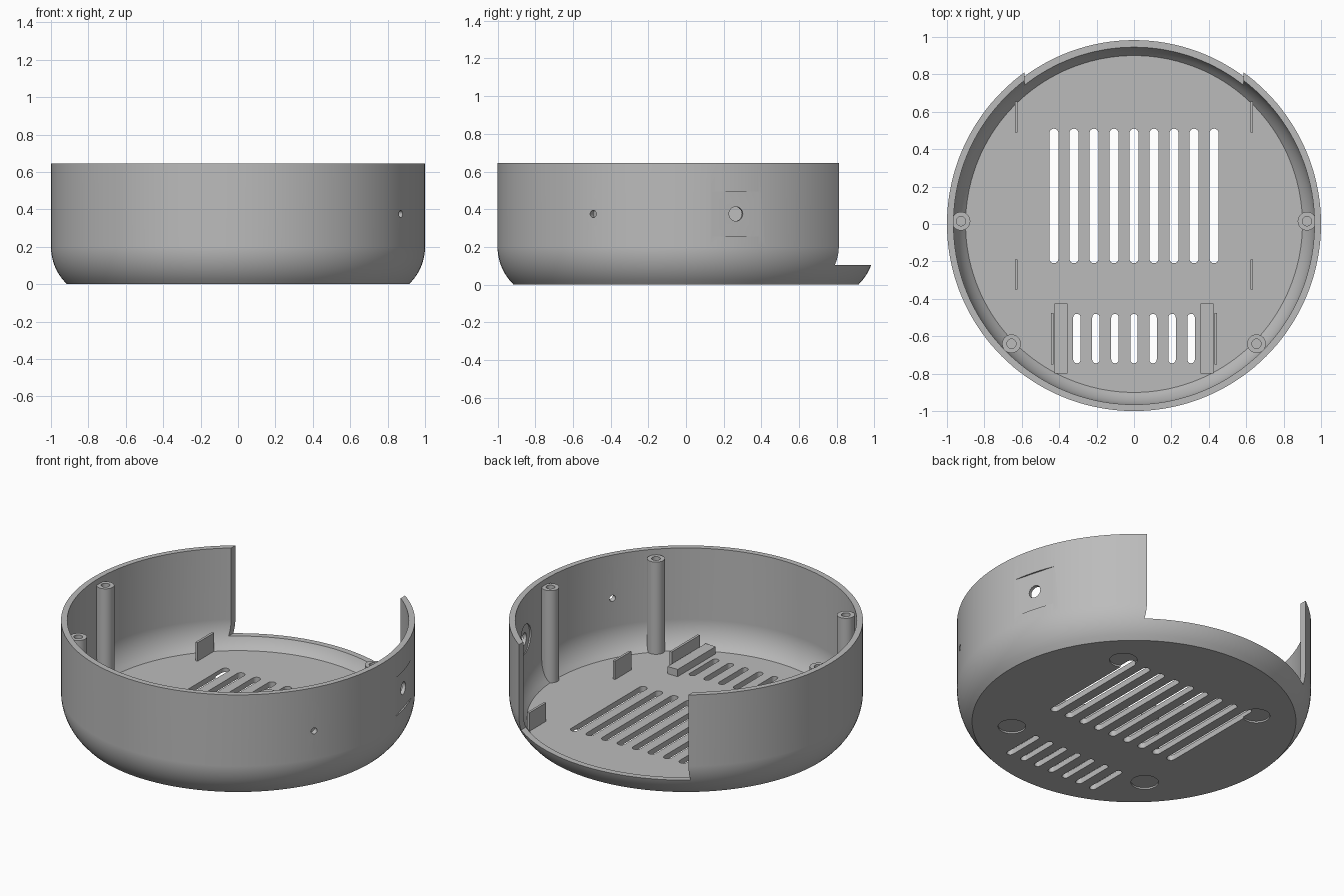
import bpy, bmesh
from math import cos, sin, pi, sqrt, radians, atan2
from mathutils import Matrix, Vector

if "Cube" in bpy.data.objects:
    bpy.data.objects.remove(bpy.data.objects["Cube"])

grey = bpy.data.materials.new("plain_grey")
grey.use_nodes = True
grey.diffuse_color = (0.5, 0.5, 0.5, 1)
grey.node_tree.nodes["Principled BSDF"].inputs["Base Color"].default_value = (0.5, 0.5, 0.5, 1)

HEIGHT, WALL, BEND, ARC = 0.645, 0.035, 0.2, 0.278


def make(name, bm):
    bmesh.ops.recalc_face_normals(bm, faces=bm.faces)
    mesh = bpy.data.meshes.new(name)
    bm.to_mesh(mesh)
    bm.free()
    mesh.materials.append(grey)
    ob = bpy.data.objects.new(name, mesh)
    bpy.context.collection.objects.link(ob)
    return ob


def boolean(ob, bm, operation="DIFFERENCE"):
    """Apply a boolean with a temporary cutter."""
    cutter = make("cutter", bm)
    cutter.hide_render = True
    mod = ob.modifiers.new("cut", "BOOLEAN")
    mod.operation, mod.solver, mod.object = operation, "EXACT", cutter
    graph = bpy.context.evaluated_depsgraph_get()
    mesh = bpy.data.meshes.new_from_object(ob.evaluated_get(graph))
    ob.modifiers.clear()
    ob.data = mesh
    bpy.data.objects.remove(cutter)


def smooth(ob):
    bpy.ops.object.select_all(action="DESELECT")
    ob.select_set(True)
    bpy.context.view_layer.objects.active = ob
    bpy.ops.object.shade_smooth_by_angle(angle=radians(30))


def lathe(points, steps, centre=(0, 0, 0)):
    """Revolve a radius/height profile about z."""
    bm = bmesh.new()
    verts = [bm.verts.new((r, 0, z)) for r, z in points]
    edges = [bm.edges.new(pair) for pair in zip(verts, verts[1:])]
    bmesh.ops.spin(bm, geom=verts + edges, cent=(0, 0, 0), axis=(0, 0, 1),
                   angle=2 * pi, steps=steps, use_merge=True)
    bmesh.ops.remove_doubles(bm, verts=bm.verts, dist=1e-5)
    bmesh.ops.translate(bm, verts=bm.verts, vec=centre)
    return bm


def box(bm, lo, hi, turn=Matrix()):
    lo, hi = Vector(lo), Vector(hi)
    m = turn @ Matrix.Translation((lo + hi) / 2) @ Matrix.Diagonal((*(hi - lo), 1))
    bmesh.ops.create_cube(bm, size=1, matrix=m)


def drill(bm, radius, start, end, z, angle):
    """Cylinder pointing outward from the axis."""
    m = (Matrix.Rotation(angle, 4, "Z") @ Matrix.Translation(((start + end) / 2, 0, z))
         @ Matrix.Rotation(pi / 2, 4, "Y"))
    bmesh.ops.create_cone(bm, cap_ends=True, segments=32, radius1=radius,
                          radius2=radius, depth=end - start, matrix=m)


def slot(bm, x, y0, y1, width):
    """Round-ended prism that passes through the floor."""
    r = width / 2
    ring = []
    for yc, first in ((y1 - r, 0), (y0 + r, pi)):
        for i in range(9):
            a = first + pi * i / 8
            ring.append(bm.verts.new((x + r * cos(a), yc + r * sin(a), -0.1)))
    face = bm.faces.new(ring)
    out = bmesh.ops.extrude_face_region(bm, geom=[face])["geom"]
    bmesh.ops.translate(bm, vec=(0, 0, 0.25),
                        verts=[v for v in out if isinstance(v, bmesh.types.BMVert)])


def bowl_curve(inset):
    """Outer profile moved inward, from the floor up to the straight wall."""
    r = ARC - inset
    heights = [inset + (BEND - inset) * sin(pi / 2 * i / 12) for i in range(13)]
    return [(1 - ARC + sqrt(r * r - (BEND - z) ** 2), z) for z in heights]


# Shell: round dish with a curved lower edge
outer, inner = bowl_curve(0), bowl_curve(WALL)
shell = make("shell", lathe(
    [(0, 0)] + outer + [(1, HEIGHT), (1 - WALL, HEIGHT)] + inner[::-1] + [(0, WALL)], 144))

# Back opening
bm = bmesh.new()
box(bm, (-0.585, 0.4, 0.105), (0.585, 1.2, 0.8))
boolean(shell, bm)

# Flat seat outside and round pocket inside for the socket
socket = atan2(0.265, 0.955)
bm = bmesh.new()
box(bm, (0.9905, -0.2, 0.255), (1.1, 0.2, 0.495), Matrix.Rotation(socket, 4, "Z"))
boolean(shell, bm)
bm = bmesh.new()
drill(bm, 0.09, 0.85, 0.97, 0.375, socket)
boolean(shell, bm)

# Socket hole and small side hole
bm = bmesh.new()
drill(bm, 0.038, 0.8, 1.1, 0.375, socket)
drill(bm, 0.019, 0.8, 1.1, 0.375, radians(-29.5))
boolean(shell, bm)

# Shallow foot recesses underneath
bm = bmesh.new()
for x in (-0.49, 0.49):
    for y in (-0.49, 0.49):
        bmesh.ops.create_cone(bm, cap_ends=True, segments=40, radius1=0.078, radius2=0.078,
                              depth=0.02, matrix=Matrix.Translation((x, y, 0)))
boolean(shell, bm)

# Floor vents
bm = bmesh.new()
for i in range(-4, 5):
    slot(bm, i * 0.107, -0.21, 0.51, 0.048)
for i in range(-3, 4):
    slot(bm, i * 0.1017, -0.745, -0.48, 0.04)
boolean(shell, bm)
smooth(shell)

# Screw posts, trimmed to stay within the shell
post_profile = [(0, 0.01), (0.05, 0.01), (0.05, 0.61), (0.025, 0.61), (0.025, 0.3), (0, 0.3)]
envelope = [(0, 0.015)] + bowl_curve(0.015) + [(0.985, HEIGHT), (0, HEIGHT)]
for side, sx in (("left", 1), ("right", -1)):
    for place, x, y in (("middle", 0.925, 0.015), ("front", 0.655, -0.64)):
        post = make(f"{place}_post_{side}", lathe(post_profile, 32, (sx * x, y, 0)))
        boolean(post, lathe(envelope, 144), "INTERSECT")
        smooth(post)

# Board clips and support rails on the floor
parts = (("back_clip", 0.63, 0.015, 0.49, 0.655, 0.15),
         ("middle_clip", 0.63, 0.015, -0.35, -0.19, 0.15),
         ("front_clip", 0.4375, 0.015, -0.75, -0.475, 0.15),
         ("front_rail", 0.39, 0.07, -0.8, -0.425, 0.08))
for side, sx in (("left", 1), ("right", -1)):
    for name, x, width, y0, y1, top in parts:
        bm = bmesh.new()
        box(bm, (sx * x - width / 2, y0, WALL - 0.01), (sx * x + width / 2, y1, top))
        make(f"{name}_{side}", bm)
